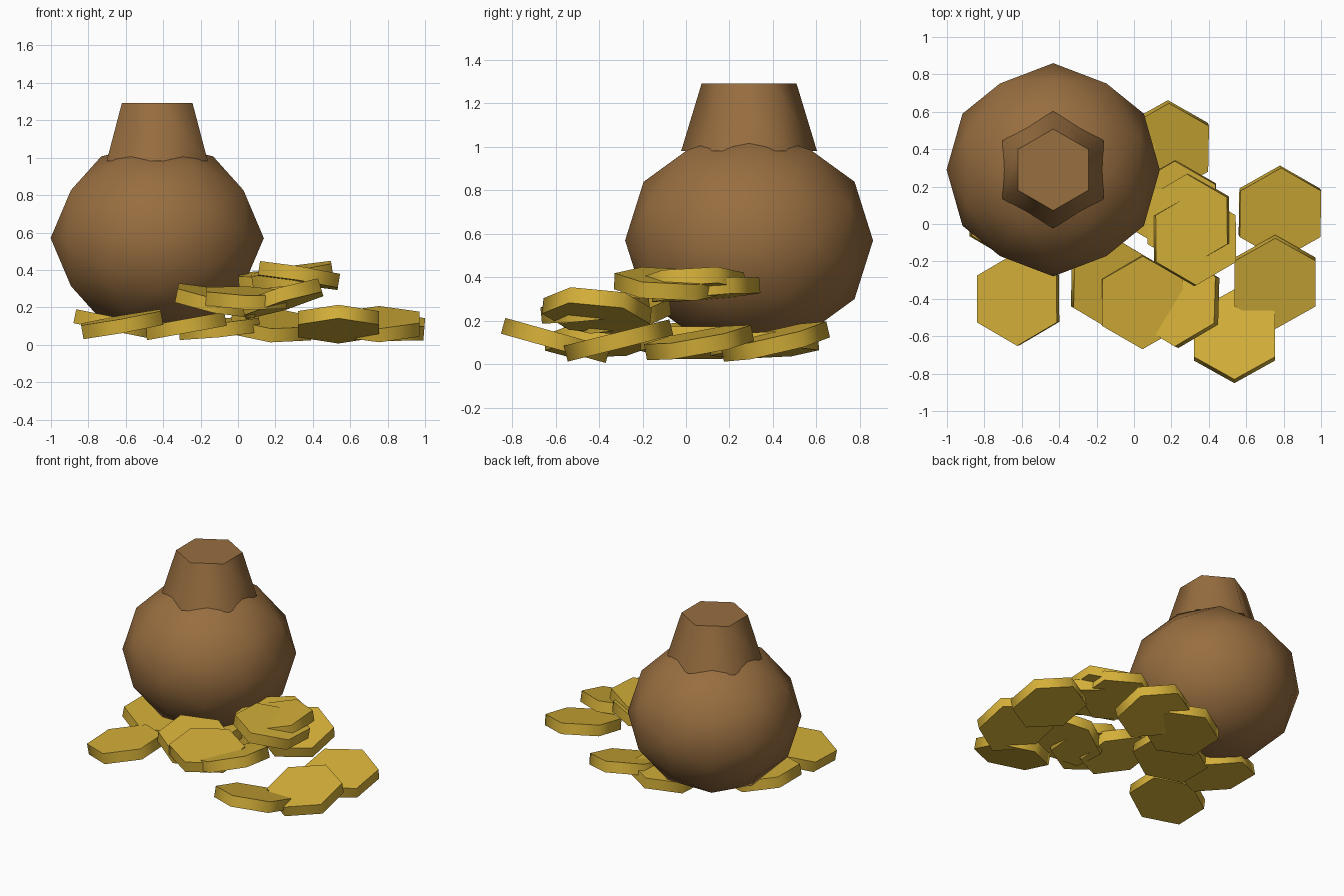
import bpy, bmesh, math
from mathutils import Vector, Matrix, Euler

if "Cube" in bpy.data.objects:
    bpy.data.objects.remove(bpy.data.objects["Cube"])


def material(name, rgb):
    m = bpy.data.materials.new(name)
    m.diffuse_color = (*rgb, 1)
    m.use_nodes = True
    m.node_tree.nodes["Principled BSDF"].inputs["Base Color"].default_value = m.diffuse_color
    return m


BROWN = material("sack_brown", (0.314, 0.156, 0.051))
GOLD = material("coin_gold", (0.658, 0.429, 0.04))


def finish(bm, name, mat):
    """Smooth shading with sharp edges above 65 degrees."""
    bmesh.ops.recalc_face_normals(bm, faces=bm.faces)
    for f in bm.faces:
        f.smooth = True
    for e in bm.edges:
        e.smooth = e.calc_face_angle(0) < math.radians(65)
    me = bpy.data.meshes.new(name)
    bm.to_mesh(me)
    bm.free()
    me.materials.append(mat)
    ob = bpy.data.objects.new(name, me)
    bpy.context.collection.objects.link(ob)
    return ob


def hex_prism(r1, r2, depth):
    bm = bmesh.new()
    bmesh.ops.create_cone(bm, cap_ends=True, segments=6, radius1=r1, radius2=r2, depth=depth)
    # points of the hexagon face +y and -y
    v = max(bm.verts, key=lambda p: p.co.y)
    if abs(v.co.x) > 1e-4:
        bmesh.ops.rotate(bm, verts=bm.verts, matrix=Matrix.Rotation(math.pi / 6, 3, 'Z'))
    return bm


# sack body: once-subdivided icosahedron aligned to the axes, slightly squashed
phi = (1 + 5 ** 0.5) / 2
ico = []
for a in (-1, 1):
    for b in (-1, 1):
        p = (a * phi, b, 0)
        for k in range(3):
            ico.append(Vector((p[-k % 3], p[(1 - k) % 3], p[(2 - k) % 3])).normalized())
mids = [(p + q).normalized() for i, p in enumerate(ico) for q in ico[:i]
        if (p - q).length < 1.2]
bm = bmesh.new()
for p in ico + mids:
    bm.verts.new((p.x * 0.57, p.y * 0.57, p.z * 0.513))
bmesh.ops.convex_hull(bm, input=bm.verts)
body = finish(bm, "sack_body", BROWN)
body.location = (-0.432, 0.29, 0.57)

# sack neck: tapered hexagon
neck = finish(hex_prism(0.312, 0.218, 0.31), "sack_neck", BROWN)
neck.location = (-0.432, 0.29, 1.137)

# coins: x, y, z of centre, then slope of the top along x and along y
coins = [
    (-0.62, -0.40, 0.11, 0.18, 0.04),
    (0.18, 0.41, 0.105, -0.08, 0.23),
    (0.78, 0.06, 0.10, -0.08, 0.18),
    (0.755, -0.31, 0.11, 0.0, 0.25),
    (0.537, -0.60, 0.11, 0.0, -0.28),
    (0.045, -0.417, 0.25, -0.04, 0.10),
    (-0.115, -0.32, 0.235, -0.20, 0.12),
    (0.235, -0.41, 0.245, 0.30, -0.10),
    (0.22, 0.09, 0.345, 0.04, 0.08),
    (0.29, 0.02, 0.37, 0.16, 0.06),
    (0.325, -0.08, 0.37, -0.16, -0.05),
    (-0.66, 0.06, 0.11, -0.20, 0.0),
    (-0.10, 0.36, 0.09, 0.10, 0.05),
    (-0.28, 0.04, 0.10, 0.18, 0.0),
]
for i, (x, y, z, sx, sy) in enumerate(coins):
    c = finish(hex_prism(0.25, 0.25, 0.075), f"coin_{i + 1}", GOLD)
    c.location = (x, y, z)
    c.rotation_euler = Euler((math.atan(sy), -math.atan(sx), 0))
